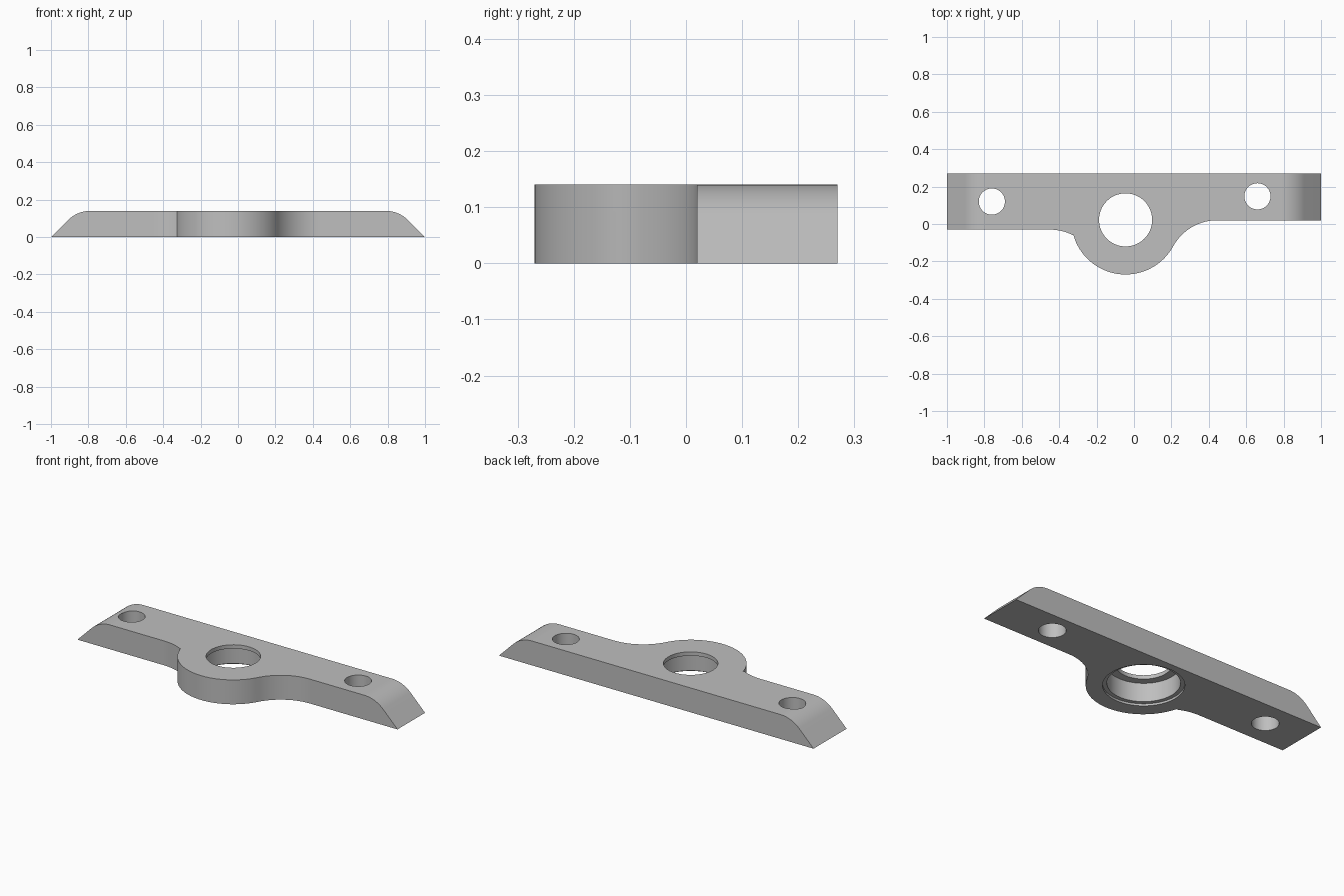
import bpy, bmesh, math
from mathutils import Matrix

if "Cube" in bpy.data.objects:
    bpy.data.objects.remove(bpy.data.objects["Cube"])

H = 0.14                      # plate thickness
BX, BY, BR = -0.045, 0.02, 0.29   # boss centre and radius


def arc(cx, cy, r, a0, a1, n=20):
    """Points along an arc, angles in degrees."""
    angles = [math.radians(a0 + (a1 - a0) * i / n) for i in range(n + 1)]
    return [(cx + r * math.cos(a), cy + r * math.sin(a)) for a in angles]


def prism(name, points, place, depth):
    """Extrude a closed outline along the given vector."""
    bm = bmesh.new()
    face = bm.faces.new([bm.verts.new(place(*p)) for p in points])
    out = bmesh.ops.extrude_face_region(bm, geom=[face])
    verts = [g for g in out["geom"] if isinstance(g, bmesh.types.BMVert)]
    bmesh.ops.translate(bm, vec=depth, verts=verts)
    bmesh.ops.recalc_face_normals(bm, faces=bm.faces)
    return link(name, bm)


def cylinder(name, x, y, r, z0, z1):
    bm = bmesh.new()
    bmesh.ops.create_cone(bm, cap_ends=True, segments=64, radius1=r, radius2=r,
                          depth=z1 - z0,
                          matrix=Matrix.Translation((x, y, (z0 + z1) / 2)))
    return link(name, bm)


def link(name, bm):
    mesh = bpy.data.meshes.new(name)
    bm.to_mesh(mesh)
    bm.free()
    ob = bpy.data.objects.new(name, mesh)
    bpy.context.collection.objects.link(ob)
    return ob


def combine(ob, tool, operation):
    """Boolean the tool into the object, then discard the tool."""
    tool.hide_render = True
    mod = ob.modifiers.new("cut", "BOOLEAN")
    mod.operation, mod.solver, mod.object = operation, "EXACT", tool
    graph = bpy.context.evaluated_depsgraph_get()
    mesh = bpy.data.meshes.new_from_object(ob.evaluated_get(graph))
    ob.modifiers.clear()
    ob.data = mesh
    bpy.data.objects.remove(tool)


# Plan outline: bar with an offset round boss and blended shoulders
R = 0.27
dx = math.sqrt((BR + R) ** 2 - R ** 2)
blend = math.degrees(math.atan2(-R, dx))
outline = [(-1, 0.27), (-1, -0.03)]
outline += arc(-0.45, -0.03 - R, R, 90, 63, 8)
outline += arc(BX, BY, BR, 195, 360 + blend, 40)
outline += arc(BX + dx, BY - R, R, 180 + blend, 90)[1:]
outline += [(1, 0.02), (1, 0.27)]
bracket = prism("mounting_bracket", outline, lambda x, y: (x, y, 0), (0, 0, H))

# Side profile: sloped ends rounding into the flat top
r = 0.17
right_end = [(1, 0)] + arc(1 - H - r * math.tan(math.pi / 8), H - r, r, 45, 90, 12)
profile = right_end + [(-x, z) for x, z in reversed(right_end)]
ends = prism("end_profile", profile, lambda x, z: (x, -0.5, z), (0, 1, 0))
combine(bracket, ends, "INTERSECT")

# Screw holes, and the stepped bearing bore open to the underside
for x, y, rad, z0, z1 in (
        (-0.76, 0.12, 0.07, -0.1, 0.3),
        (0.66, 0.148, 0.07, -0.1, 0.3),
        (BX, BY + 0.002, 0.142, -0.1, 0.3),
        (BX, BY + 0.002, 0.185, -0.1, 0.118),
        (BX, BY + 0.002, 0.207, -0.1, 0.012)):
    combine(bracket, cylinder("hole_cutter", x, y, rad, z0, z1), "DIFFERENCE")

# Plain grey finish
grey = bpy.data.materials.new("plain_grey")
grey.use_nodes = True
colour = (0.52, 0.52, 0.52, 1)
grey.diffuse_color = colour
grey.node_tree.nodes["Principled BSDF"].inputs["Base Color"].default_value = colour
bracket.data.materials.clear()
bracket.data.materials.append(grey)
for poly in bracket.data.polygons:
    poly.material_index = 0

bpy.ops.object.select_all(action="DESELECT")
bracket.select_set(True)
bpy.context.view_layer.objects.active = bracket
bpy.ops.object.shade_smooth_by_angle(angle=math.radians(25))
